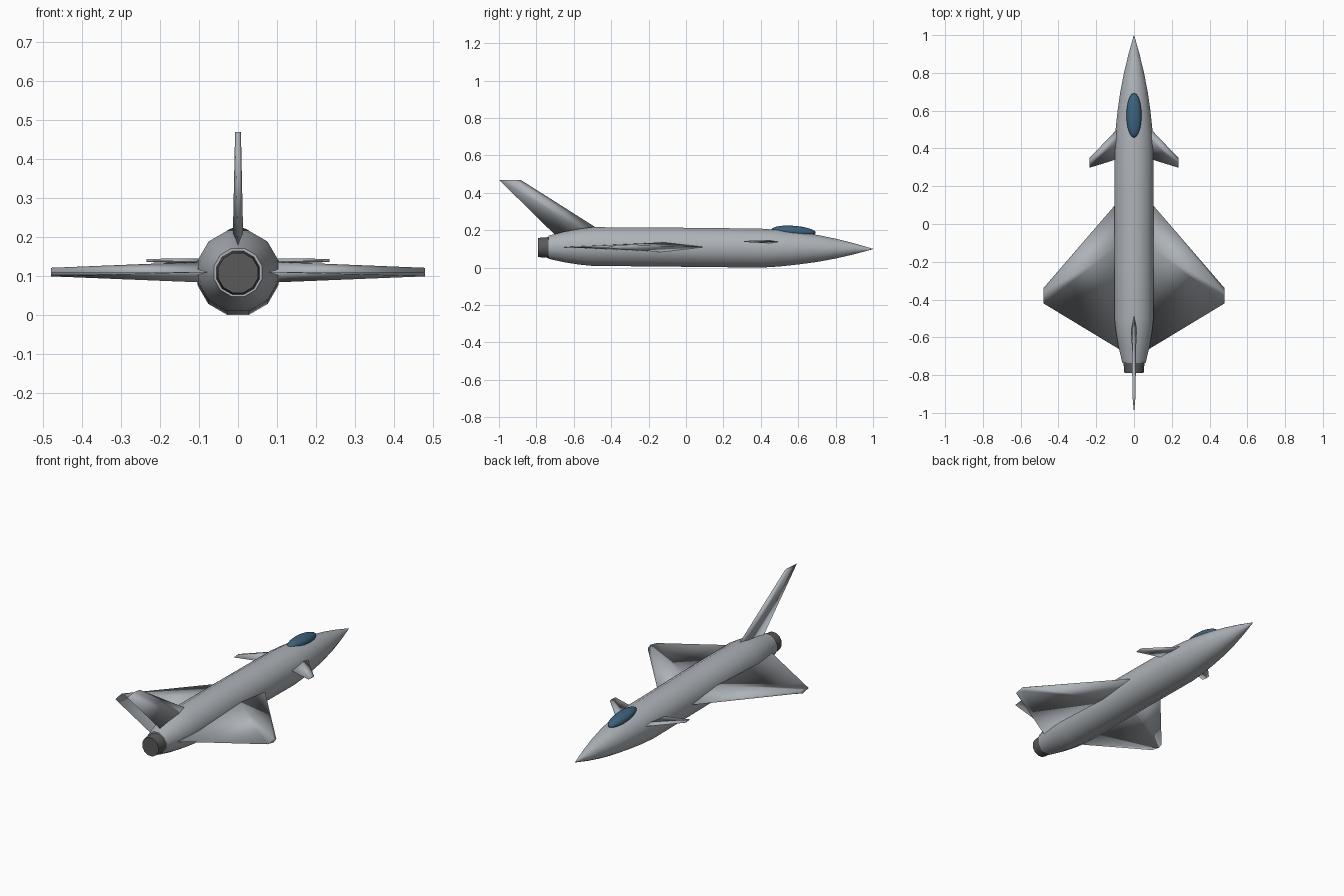
import bpy, bmesh, math
from mathutils import Matrix

if "Cube" in bpy.data.objects:
    bpy.data.objects.remove(bpy.data.objects["Cube"])


def colour(name, rgb):
    m = bpy.data.materials.new(name)
    m.diffuse_color = (*rgb, 1)
    m.use_nodes = True
    m.node_tree.nodes["Principled BSDF"].inputs["Base Color"].default_value = m.diffuse_color
    return m


GREY = colour("hull grey", (0.42, 0.45, 0.48))
DARK = colour("nozzle grey", (0.10, 0.10, 0.105))
GLASS = colour("canopy blue", (0.045, 0.12, 0.20))


def finish(name, bm, mat, sharp_angle=None):
    bmesh.ops.recalc_face_normals(bm, faces=bm.faces)
    for f in bm.faces:
        f.smooth = True
    if sharp_angle:
        for e in bm.edges:
            if len(e.link_faces) == 2 and e.calc_face_angle() > math.radians(sharp_angle):
                e.smooth = False
    me = bpy.data.meshes.new(name)
    bm.to_mesh(me)
    bm.free()
    me.materials.append(mat)
    ob = bpy.data.objects.new(name, me)
    bpy.context.scene.collection.objects.link(ob)
    return ob


def loft(name, sections, mat, sharp_angle=None):
    """Skin a list of equally sized point loops and cap both ends."""
    bm = bmesh.new()
    rings = [[bm.verts.new(p) for p in s] for s in sections]
    n = len(rings[0])
    for a, b in zip(rings, rings[1:]):
        for i in range(n):
            j = (i + 1) % n
            bm.faces.new((a[i], a[j], b[j], b[i]))
    bm.faces.new(rings[0])
    bm.faces.new(rings[-1])
    return finish(name, bm, mat, sharp_angle)


def ring(y, r, z, n=12):
    angles = [math.tau * (i + 0.5) / n for i in range(n)]
    return [(r * math.cos(a), y, z + r * math.sin(a)) for a in angles]


def diamond(x, lead, trail, z, half):
    """Four point aerofoil, thickest at 30 percent of the chord."""
    mid = lead + (trail - lead) * 0.3
    return [(x, lead, z), (x, mid, z + half), (x, trail, z), (x, mid, z - half)]


# Fuselage: y, radius, centre height
hull = [(-0.735, 0.064, 0.109), (-0.65, 0.085, 0.111), (-0.57, 0.099, 0.112),
        (-0.5, 0.107, 0.113), (-0.2, 0.108, 0.111), (0.1, 0.108, 0.108),
        (0.4, 0.108, 0.1045), (0.5, 0.101, 0.104), (0.6, 0.090, 0.104),
        (0.7, 0.075, 0.103), (0.8, 0.055, 0.102), (0.9, 0.030, 0.101),
        (1.0, 0.001, 0.10)]
loft("fuselage", [ring(*s) for s in hull], GREY, 40)

# Exhaust nozzle
loft("nozzle", [ring(-0.79, 0.053, 0.108), ring(-0.73, 0.058, 0.108)], DARK, 40)

# Canopy: tilted ellipsoid
bm = bmesh.new()
bmesh.ops.create_uvsphere(bm, u_segments=20, v_segments=12, radius=1)
bmesh.ops.transform(
    bm, verts=bm.verts,
    matrix=Matrix.Translation((0, 0.575, 0.195))
    @ Matrix.Rotation(math.radians(-4), 4, "X")
    @ Matrix.Diagonal((0.040, 0.119, 0.029, 1)))
finish("canopy", bm, GLASS)

# Main wings and foreplanes on both sides
for side, label in ((1, "right"), (-1, "left")):
    loft(label + "_wing", [diamond(side * 0.06, 0.147, -0.674, 0.110, 0.028),
                           diamond(side * 0.48, -0.34, -0.42, 0.110, 0.011)], GREY)
    loft(label + "_foreplane", [diamond(side * 0.07, 0.522, 0.349, 0.137, 0.008),
                                diamond(side * 0.235, 0.35, 0.298, 0.140, 0.004)], GREY)


# Tail fin: the same section stood upright
def upright(z, lead, trail, half):
    return [(q[2], q[1], z) for q in diamond(0, lead, trail, 0, half)]


loft("tail_fin", [upright(0.17, -0.411, -0.695, 0.014),
                  upright(0.47, -0.885, -1.0, 0.0075)], GREY)
